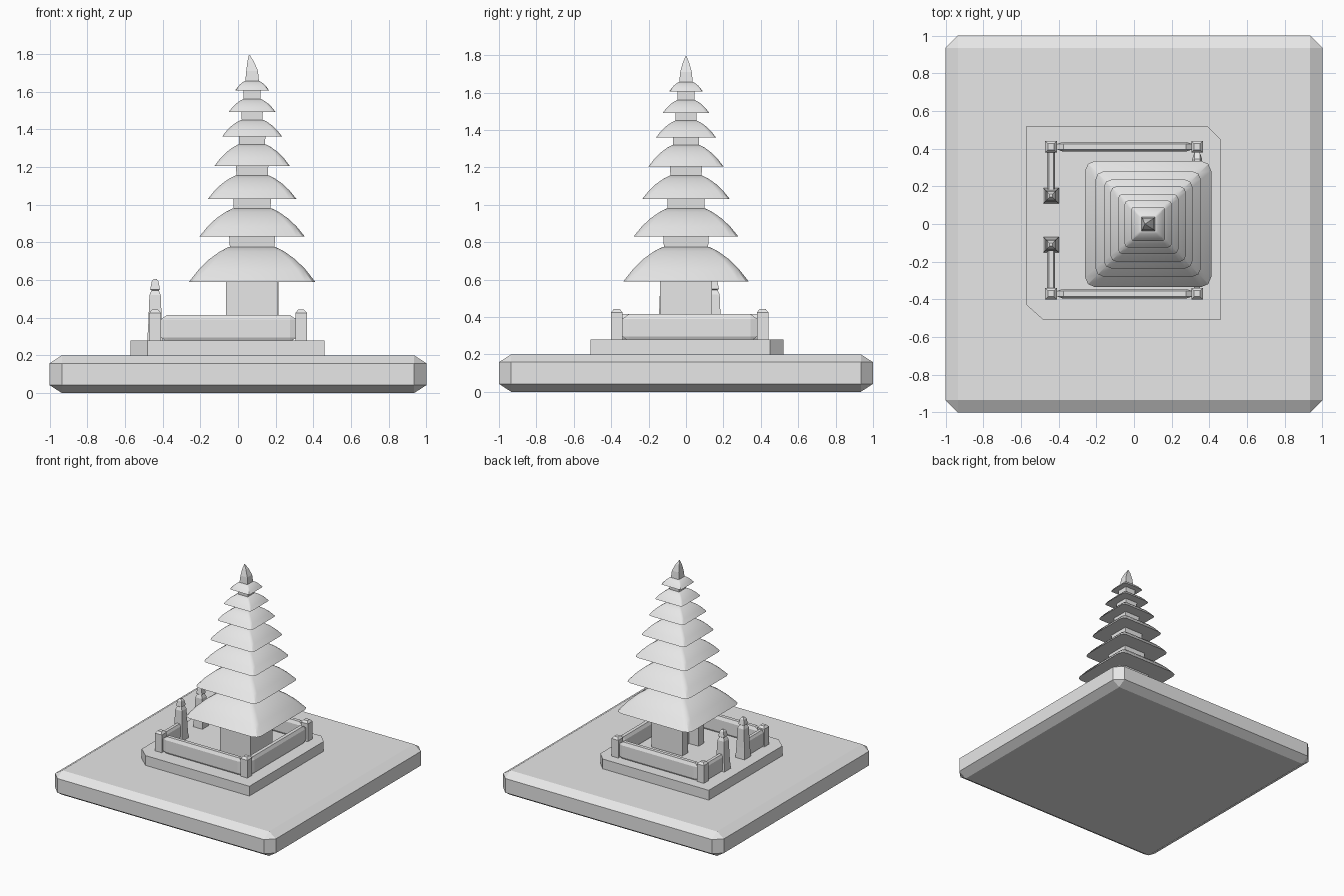
import bpy
import bmesh

cube = bpy.data.objects.get("Cube")
if cube:
    bpy.data.objects.remove(cube, do_unlink=True)

stone = bpy.data.materials.new("pale grey stone")
stone.use_nodes = True
GREY = (0.8, 0.8, 0.8, 1)
stone.diffuse_color = GREY
stone.node_tree.nodes["Principled BSDF"].inputs["Base Color"].default_value = GREY


def finish(name, bm, smooth=False):
    bmesh.ops.recalc_face_normals(bm, faces=bm.faces)
    mesh = bpy.data.meshes.new(name)
    bm.to_mesh(mesh)
    bm.free()
    mesh.materials.append(stone)
    ob = bpy.data.objects.new(name, mesh)
    bpy.context.collection.objects.link(ob)
    if smooth:
        bpy.ops.object.select_all(action='DESELECT')
        ob.select_set(True)
        bpy.context.view_layer.objects.active = ob
        bpy.ops.object.shade_smooth_by_angle(angle=0.5)
    return ob


def block(name, lo, hi, cut=(0, 0, 0)):
    """Box from lo to hi, chamfered by a separate amount on each axis."""
    bm = bmesh.new()
    bmesh.ops.create_cube(bm, size=2)
    if any(cut):
        bmesh.ops.bevel(bm, geom=bm.edges[:], offset=0.2, segments=1,
                        affect='EDGES', clamp_overlap=True)
    for v in bm.verts:
        for i in range(3):
            half = (hi[i] - lo[i]) / 2
            inner = half - cut[i]
            s = 1 if v.co[i] > 0 else -1
            edge = half if abs(v.co[i]) > 0.9 else inner
            v.co[i] = (lo[i] + hi[i]) / 2 + s * edge
    return finish(name, bm)


def rounded_square(h, r):
    """Square outline with softened corners."""
    if r == 0:
        return [(h, h), (-h, h), (-h, -h), (h, -h)]
    k = h - r * 0.3
    corner = [(h, h - r), (k, k), (h - r, h)]
    pts = []
    for _ in range(4):
        pts += corner
        corner = [(-y, x) for x, y in corner]
    return pts


def stack(name, centre, rings, soft=0, smooth=False):
    """Loft square rings given as (half width, height, x shift)."""
    bm = bmesh.new()
    loops = []
    for h, z, dx in rings:
        loops.append([bm.verts.new((centre[0] + dx + x, centre[1] + y, z))
                      for x, y in rounded_square(h, h * soft)])
    n = len(loops[0])
    for a, b in zip(loops, loops[1:]):
        for i in range(n):
            j = (i + 1) % n
            bm.faces.new((a[i], a[j], b[j], b[i]))
    bm.faces.new(loops[0][::-1])
    bm.faces.new(loops[-1])
    return finish(name, bm, smooth)


# Ground slab and plinth with two clipped corners
block("ground_slab", (-1, -1, 0), (1, 1, 0.2), (0.065, 0.065, 0.042))
outline = [(-0.57, -0.43), (-0.48, -0.51), (0.46, -0.51),
           (0.46, 0.45), (0.39, 0.52), (-0.57, 0.52)]
bm = bmesh.new()
base = bm.faces.new([bm.verts.new((x, y, 0.19)) for x, y in outline])
top = bmesh.ops.extrude_face_region(bm, geom=[base])["geom"]
for v in top:
    if isinstance(v, bmesh.types.BMVert):
        v.co.z = 0.28
finish("plinth", bm)

# Courtyard wall, corner posts and gate on the -x side
X0, X1, Y0, Y1 = -0.44, 0.335, -0.37, 0.41
FLOOR, WALL_TOP, T = 0.27, 0.415, 0.026
for side, y in (("front", Y0), ("back", Y1)):
    block(side + "_wall", (X0 + 0.03, y - T, FLOOR), (X1 - 0.025, y + T, WALL_TOP),
          (0.035, 0.012, 0.025))
    for end, x in (("right", X0), ("left", X1)):
        stack(f"{side}_{end}_post", (x, y),
              [(0.031, FLOOR, 0), (0.031, 0.425, 0), (0.016, 0.442, 0)])
block("left_wall", (X1 - T, Y0 + 0.03, FLOOR), (X1 + T, Y1 - 0.03, WALL_TOP),
      (0.012, 0.035, 0.025))
for side, y, corner in (("front", -0.11, Y0), ("back", 0.15, Y1)):
    lo, hi = sorted((y, corner))
    block(side + "_gate_wall", (X0 - 0.022, lo, FLOOR), (X0 + 0.022, hi, WALL_TOP),
          (0.01, 0.02, 0.02))
    stack(side + "_gate_pillar", (X0, y),
          [(0.042, FLOOR, 0), (0.036, 0.37, 0), (0.03, 0.52, 0), (0.019, 0.545, 0),
           (0.026, 0.55, 0), (0.018, 0.592, 0), (0.008, 0.605, 0)])

# Shrine room: three walls, a core and a doorway facing the gate
C = (0.075, 0)
block("shrine_core", (0.02, -0.13, FLOOR), (0.215, 0.13, 0.6))
for side, a, b in (("front", -0.14, -0.07), ("back", 0.07, 0.14)):
    block(side + "_shrine_wall", (-0.065, a, FLOOR), (0.212, b, 0.6))
block("door_lintel", (-0.06, -0.07, 0.54), (0.03, 0.07, 0.6))

# Tiered roofs: (eave half width, eave height, top half width, top height)
tiers = [(0.335, 0.59, 0.125, 0.775), (0.28, 0.83, 0.103, 0.98),
         (0.235, 1.03, 0.088, 1.155), (0.2, 1.205, 0.072, 1.32),
         (0.16, 1.36, 0.058, 1.45), (0.125, 1.49, 0.047, 1.56),
         (0.09, 1.605, 0.04, 1.655)]
curve = [(0, 0), (0.25, 0.36), (0.5, 0.64), (0.78, 0.87), (1, 1)]
for i, (w, z, tw, tz) in enumerate(tiers):
    rings = [(w + (tw - w) * u, z + (tz - z) * v, 0) for u, v in curve]
    stack(f"roof_{i + 1}", C, rings, soft=0.16, smooth=True)
    if i + 1 < len(tiers):
        stack(f"neck_{i + 1}", C, [(tw * 0.93, tz - 0.03, 0),
                                   (tw * 0.98, tiers[i + 1][1] + 0.01, 0)])

# Leaning spire
stack("spire", C, [(0.037, 1.645, 0), (0.031, 1.71, 0), (0.017, 1.76, -0.008),
                   (0.002, 1.795, -0.015)])
